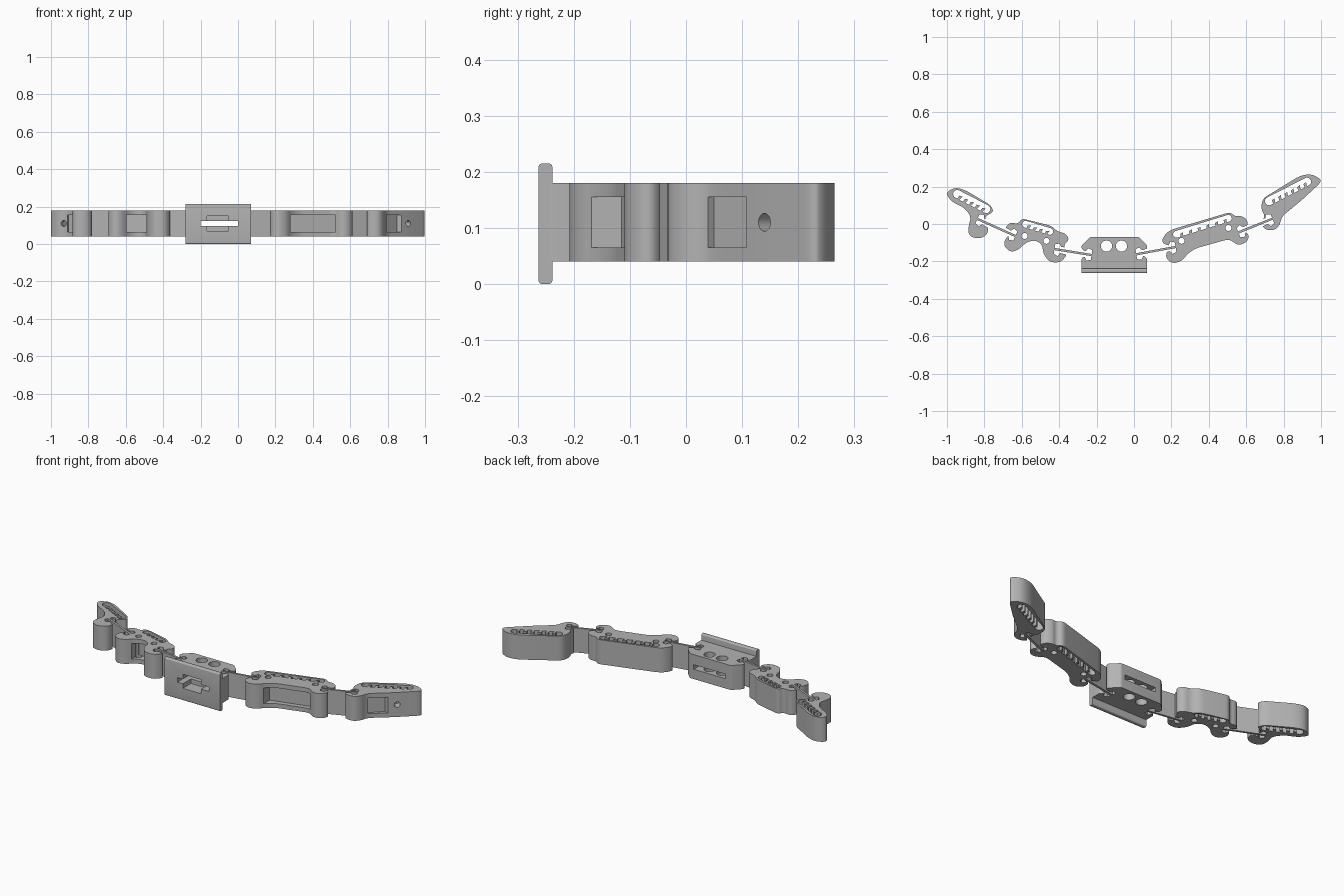
import bpy, bmesh, math
from mathutils import Vector

cube = bpy.data.objects.get("Cube")
if cube:
    bpy.data.objects.remove(cube, do_unlink=True)

LOW, HIGH = .04, .18
grey = bpy.data.materials.new("plain grey")
grey.use_nodes = True
colour = (.45, .45, .45, 1)
grey.diffuse_color = colour
grey.node_tree.nodes["Principled BSDF"].inputs["Base Color"].default_value = colour


def prism(name, points, low=LOW, high=HIGH):
    """Extrude a flat outline upwards."""
    bm = bmesh.new()
    face = bm.faces.new([bm.verts.new((p[0], p[1], low)) for p in points])
    top = bmesh.ops.extrude_face_region(bm, geom=[face])["geom"]
    moved = [v for v in top if isinstance(v, bmesh.types.BMVert)]
    bmesh.ops.translate(bm, verts=moved, vec=(0, 0, high - low))
    bmesh.ops.recalc_face_normals(bm, faces=bm.faces)
    mesh = bpy.data.meshes.new(name)
    bm.to_mesh(mesh)
    bm.free()
    mesh.materials.append(grey)
    obj = bpy.data.objects.new(name, mesh)
    bpy.context.collection.objects.link(obj)
    return obj


def activate(obj):
    bpy.ops.object.select_all(action="DESELECT")
    obj.select_set(True)
    bpy.context.view_layer.objects.active = obj


def rounded(points, radius, steps=5):
    """Replace each corner of an outline with a short curve."""
    pts = [Vector(p) for p in points]
    result = []
    for i, p in enumerate(pts):
        before, after = pts[i - 1] - p, pts[(i + 1) % len(pts)] - p
        a = p + before.normalized() * min(radius, before.length * .48)
        b = p + after.normalized() * min(radius, after.length * .48)
        for k in range(steps + 1):
            t = k / steps
            result.append(a * (1 - t) ** 2 + p * 2 * t * (1 - t) + b * t * t)
    return result


def circle(centre, radius, sides=24):
    angles = [math.tau * i / sides for i in range(sides)]
    return [(centre[0] + radius * math.cos(a), centre[1] + radius * math.sin(a)) for a in angles]


def local(origin, target, points):
    """Place points in a frame whose first axis runs from origin to target."""
    o = Vector(origin)
    along = (Vector(target) - o).normalized()
    side = Vector((-along.y, along.x))
    return [o + along * u + side * v for u, v in points]


def capsule(a, b, r):
    length = (Vector(b) - Vector(a)).length
    arc = [math.pi * (i / 8 - .5) for i in range(9)]
    pts = [(length + r * math.cos(t), r * math.sin(t)) for t in arc]
    pts += [(-r * math.cos(t), -r * math.sin(t)) for t in arc]
    return local(a, b, pts)


def cut(body, points, low=0, high=.3):
    carve(body, prism("cutter", points, low, high))


def carve(body, cutter):
    cutter.hide_render = True
    mod = body.modifiers.new("cut", "BOOLEAN")
    mod.operation, mod.solver, mod.object = "DIFFERENCE", "EXACT", cutter
    activate(body)
    bpy.ops.object.modifier_apply(modifier=mod.name)
    bpy.data.objects.remove(cutter, do_unlink=True)


def pin_hole(body, x, y, angle):
    """Sideways round hole through the sloping tip."""
    bpy.ops.mesh.primitive_cylinder_add(vertices=20, radius=.016, depth=.11,
                                        location=(x, y, .11), rotation=(math.pi / 2, 0, angle))
    carve(body, bpy.context.object)


def notch(body, anchor, target):
    """Wrench-shaped socket around a strap end."""
    half = [(0, .026), (.022, .034), (.034, .016), (.09, .022)]
    cut(body, local(anchor, target, half + [(u, -v) for u, v in reversed(half)]))


def pad_slot(body, name, a, b, r, teeth):
    """Open slot behind the soft pad, with slanted gripping teeth."""
    cut(body, capsule(a, b, r))
    length = (Vector(b) - Vector(a)).length
    for i in range(teeth):
        u = length * (i + .5) / teeth
        tooth = [(u - .006, -r - .004), (u + .006, -r - .004), (u + .014, .001), (u - .004, -.003)]
        prism(f"{name}_tooth_{i + 1}", local(a, b, tooth))


# Segment outlines
right_tip = prism("right_tip_segment", rounded([
    (-1.005, .158), (-.97, .115), (-.91, .09), (-.87, .04), (-.885, -.01), (-.885, -.06),
    (-.84, -.08), (-.79, -.065), (-.775, -.02), (-.8, .03), (-.78, .05), (-.75, .065),
    (-.765, .1), (-.9, .18), (-.95, .195), (-.99, .18)], .03))
right_mid = prism("right_middle_segment", rounded([
    (-.6, .03), (-.44, -.01), (-.41, -.04), (-.365, -.05), (-.345, -.085), (-.38, -.115),
    (-.355, -.16), (-.39, -.205), (-.45, -.205), (-.485, -.16), (-.49, -.11), (-.53, -.085),
    (-.58, -.1), (-.62, -.14), (-.66, -.15), (-.695, -.12), (-.69, -.08), (-.665, -.06),
    (-.695, -.03), (-.665, .01), (-.62, 0)], .025))
centre = prism("centre_segment", rounded([
    (-.28, -.25), (-.28, -.185), (-.25, -.16), (-.28, -.13), (-.28, -.115), (-.235, -.07),
    (.025, -.07), (.07, -.115), (.07, -.13), (.04, -.16), (.07, -.185), (.07, -.25)], .006, 3))
left_mid = prism("left_middle_segment", rounded([
    (.2, -.03), (.516, .064), (.54, .04), (.57, .045), (.605, .025), (.61, -.02),
    (.58, -.035), (.62, -.06), (.6, -.1), (.555, -.115), (.51, -.08), (.33, -.13),
    (.285, -.16), (.26, -.195), (.21, -.213), (.17, -.185), (.175, -.145), (.2, -.12),
    (.145, -.1), (.165, -.055)], .025))
left_tip = prism("left_tip_segment", rounded([
    (.685, .134), (.885, .257), (.945, .268), (.992, .245), (1.002, .225), (.9, .13),
    (.79, .04), (.78, -.005), (.75, -.035), (.7, -.03), (.68, 0), (.7, .045), (.68, .075)], .03))

# Thin flexible straps and their sockets
joints = [(right_tip, (-.837, .027), right_mid, (-.634, -.064)),
          (right_mid, (-.425, -.134), centre, (-.227, -.166)),
          (centre, (.012, -.162), left_mid, (.222, -.123)),
          (left_mid, (.558, -.045), left_tip, (.74, .028))]
for number, (body_a, a, body_b, b) in enumerate(joints, 1):
    notch(body_a, a, b)
    notch(body_b, b, a)
    reach = (Vector(b) - Vector(a)).length + .01
    prism(f"strap_{number}", local(a, b, [(-.01, -.006), (reach, -.006), (reach, .006), (-.01, .006)]))

# Pads with slots behind them
pad_slot(right_tip, "right_tip", (-.945, .16), (-.79, .08), .022, 5)
pad_slot(right_mid, "right_middle", (-.58, -.001), (-.45, -.04), .018, 4)
pad_slot(left_mid, "left_middle", (.227, -.055), (.505, .031), .018, 6)
pad_slot(left_tip, "left_tip", (.722, .122), (.925, .226), .022, 6)

# Vertical round holes
for body, spot, radius in [(right_mid, (-.585, -.064), .016), (right_mid, (-.468, -.09), .016),
                           (left_mid, (.254, -.09), .016), (left_mid, (.505, -.021), .016),
                           (centre, (-.147, -.118), .03), (centre, (-.067, -.118), .03)]:
    cut(body, circle(spot, radius))

# Front pockets
for body, outline in [
        (right_tip, [(-.93, .05), (-.905, .1), (-.85, .06), (-.88, .02)]),
        (right_mid, [(-.595, -.3), (-.595, -.045), (-.49, -.06), (-.49, -.3)]),
        (left_mid, [(.28, -.3), (.28, -.115), (.52, -.05), (.52, -.3)]),
        (left_tip, [(.82, .01), (.785, .05), (.85, .115), (.9, .1)])]:
    cut(body, outline, .065, .155)
pin_hole(right_tip, -.935, .09, -.4)
pin_hole(left_tip, .91, .14, .75)

# Front mounting plate with rounded edges
plate = prism("mounting_plate", [(-.28, -.263), (.07, -.263), (.07, -.238), (-.28, -.238)], 0, .215)
bm = bmesh.new()
bm.from_mesh(plate.data)
long_edges = [e for e in bm.edges if abs(e.verts[0].co.x - e.verts[1].co.x) > .1]
bmesh.ops.bevel(bm, geom=long_edges, offset=.007, segments=4, profile=.5, affect="EDGES")
bm.to_mesh(plate.data)
bm.free()

# Through slot and wider recess in the plate and centre
for body in (plate, centre):
    cut(body, [(-.2, -.4), (0, -.4), (0, 0), (-.2, 0)], .096, .122)
    cut(body, [(-.165, -.4), (-.05, -.4), (-.05, -.19), (-.165, -.19)], .07, .15)

for obj in (right_tip, right_mid, centre, left_mid, left_tip, plate):
    activate(obj)
    bpy.ops.object.shade_smooth_by_angle(angle=math.radians(30))
